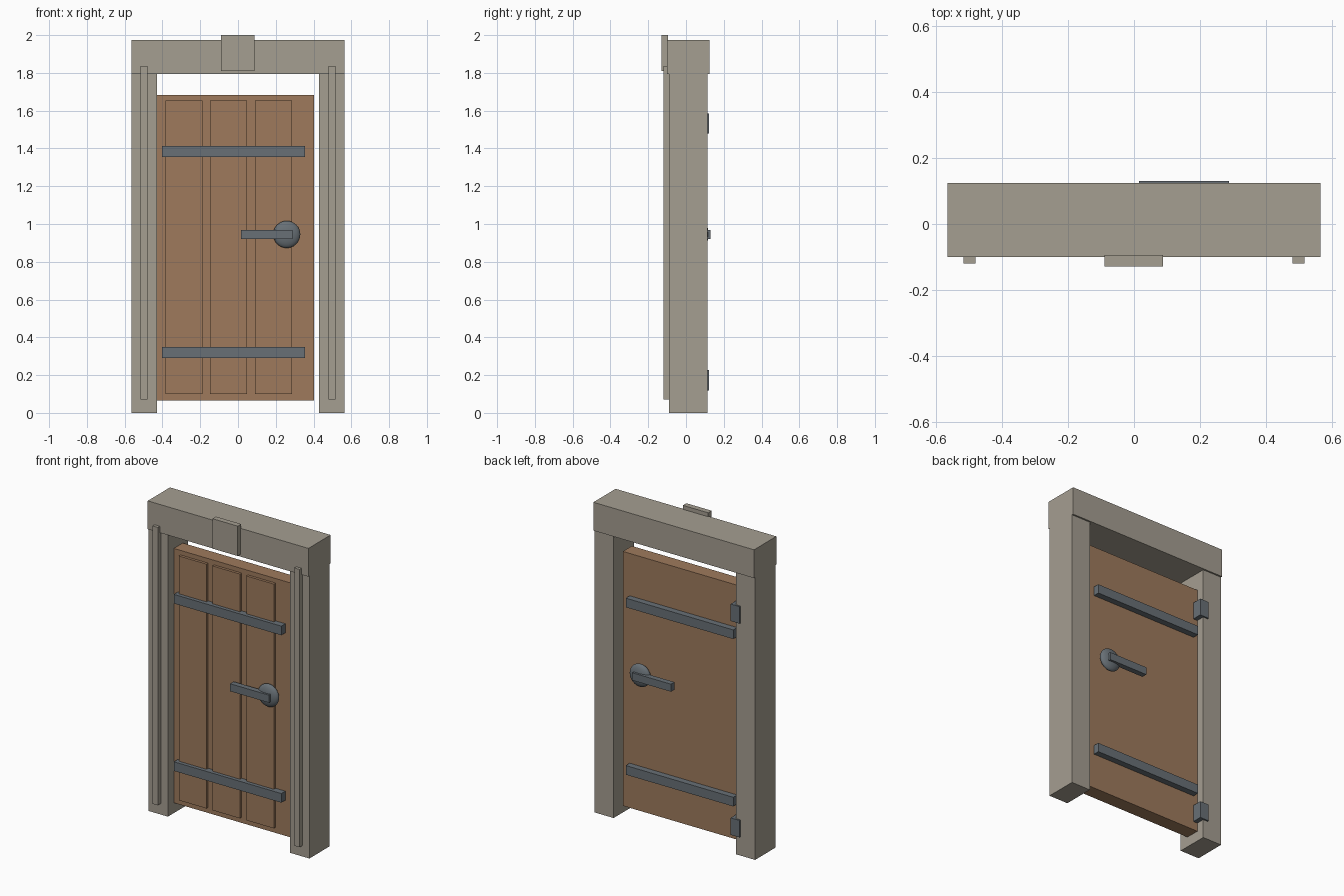
import bpy, bmesh
from mathutils import Matrix

if "Cube" in bpy.data.objects:
    bpy.data.objects.remove(bpy.data.objects["Cube"])


def material(name, rgb):
    m = bpy.data.materials.new(name)
    m.diffuse_color = (*rgb, 1)
    m.use_nodes = True
    m.node_tree.nodes["Principled BSDF"].inputs["Base Color"].default_value = m.diffuse_color
    return m


STONE = material("grey stone", (0.376, 0.342, 0.283))
WOOD = material("brown wood", (0.342, 0.195, 0.107))
IRON = material("dark iron", (0.138, 0.162, 0.181))
MID = 0.0145  # y of the door's middle plane


def add_object(name, bm, mat):
    mesh = bpy.data.meshes.new(name)
    bm.to_mesh(mesh)
    bm.free()
    mesh.materials.append(mat)
    ob = bpy.data.objects.new(name, mesh)
    bpy.context.collection.objects.link(ob)
    return ob


def box(name, x, y, z, mat):
    """Box from (min, max) pairs on each axis."""
    bm = bmesh.new()
    size = [b - a for a, b in (x, y, z)]
    mid = [(a + b) / 2 for a, b in (x, y, z)]
    bmesh.ops.create_cube(bm, size=1, matrix=Matrix.Translation(mid) @ Matrix.Diagonal((*size, 1)))
    return add_object(name, bm, mat)


def both_ways(near, far, side):
    """y range at a distance in front of or behind the door's middle plane."""
    return tuple(sorted((MID + side * near, MID + side * far)))


# Stone frame: posts with raised strips, lintel and keystone
for side, label in ((-1, "left"), (1, "right")):
    box(label + "_post", sorted((side * 0.43, side * 0.565)), (-0.09, 0.113), (0, 1.797), STONE)
    box(label + "_post_strip", sorted((side * 0.48, side * 0.517)), (-0.12, -0.085), (0.07, 1.836), STONE)
box("lintel", (-0.565, 0.565), (-0.1, 0.1235), (1.795, 1.975), STONE)
box("keystone", (-0.09, 0.088), (-0.129, -0.094), (1.81, 2.0), STONE)

# Door slab and raised front planks
box("door_slab", (-0.437, 0.402), (-0.03, 0.06), (0.065, 1.682), WOOD)
for i, cx in enumerate((-0.286, -0.05, 0.188)):
    box(f"door_plank_{i + 1}", (cx - 0.097, cx + 0.097), (-0.047, -0.02), (0.1, 1.653), WOOD)

# Ironwork on both faces: straps, handle rosette and lever
for side, label in ((-1, "front"), (1, "back")):
    for z, level in ((0.32, "lower"), (1.384, "upper")):
        box(f"{label}_{level}_strap", (-0.402, 0.354), both_ways(0.04, 0.085, side), (z - 0.029, z + 0.029), IRON)
    bm = bmesh.new()
    place = Matrix.Translation((0.258, MID + side * 0.076, 0.945)) @ Matrix.Diagonal((0.072, 0.028, 0.072, 1))
    bmesh.ops.create_uvsphere(bm, u_segments=24, v_segments=16, radius=1, matrix=place)
    for f in bm.faces:
        f.smooth = True
    add_object(label + "_handle_rosette", bm, IRON)
    box(label + "_handle_lever", (0.015, 0.288), both_ways(0.08, 0.115, side), (0.92, 0.968), IRON)

# Hinges joining the door to the left post
for z, level in ((0.173, "lower"), (1.532, "upper")):
    box(level + "_hinge", (-0.463, -0.4), (0.055, 0.123), (z - 0.054, z + 0.054), IRON)
